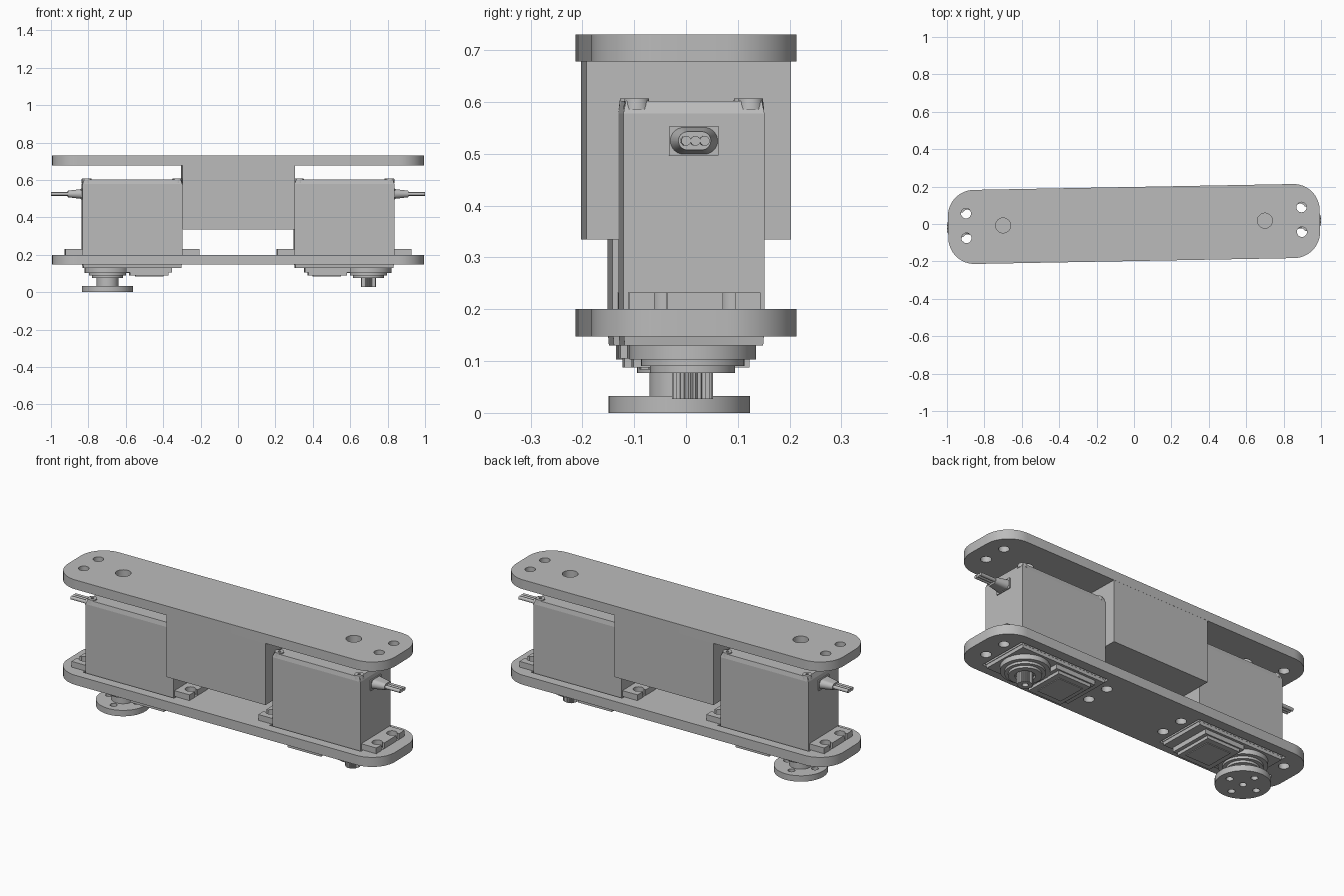
import bpy, bmesh, math
from math import pi, sin, cos

cube = bpy.data.objects.get("Cube")
if cube:
    bpy.data.objects.remove(cube, do_unlink=True)

TILT = math.radians(1.05)     # whole assembly is turned slightly about z
MID = 0.567                   # centre of a servo case along x
SHAFT = 0.698                 # output shaft position along x

GREY = (0.5, 0.5, 0.5, 1)
grey = bpy.data.materials.new("plain_grey")
grey.use_nodes = True
grey.diffuse_color = GREY
grey.node_tree.nodes["Principled BSDF"].inputs["Base Color"].default_value = GREY
parts = []


def circle(x, y, r, n=40):
    return [(x + r * cos(2 * pi * i / n), y + r * sin(2 * pi * i / n)) for i in range(n)]


def rect(x0, x1, half):
    return [(x0, -half), (x1, -half), (x1, half), (x0, half)]


def rounded(cx, cy, hx, hy, r, n=12):
    pts = []
    for k, (sx, sy) in enumerate([(1, 1), (-1, 1), (-1, -1), (1, -1)]):
        for i in range(n + 1):
            a = pi / 2 * (k + i / n)
            pts.append((cx + sx * (hx - r) + r * cos(a), cy + sy * (hy - r) + r * sin(a)))
    # drop repeated points where two arcs meet
    return [p for i, p in enumerate(pts) if math.dist(p, pts[i - 1]) > 1e-5]


def prism(name, outline, h0, h1, holes=(), turn=0.0, taper=1.0, axis="z"):
    """Extrude an outline with holes from h0 to h1; taper scales the far end."""
    bm = bmesh.new()
    edges = []
    for loop in [outline, *holes]:
        vs = [bm.verts.new((x, y, h0)) for x, y in loop]
        edges += [bm.edges.new((vs[i - 1], vs[i])) for i in range(len(vs))]
    if holes:
        bmesh.ops.triangle_fill(bm, use_beauty=True, edges=edges)
    else:
        bm.faces.new(bm.verts[:])
    out = bmesh.ops.extrude_face_region(bm, geom=bm.faces[:])
    cx = (min(p[0] for p in outline) + max(p[0] for p in outline)) / 2
    cy = (min(p[1] for p in outline) + max(p[1] for p in outline)) / 2
    for v in out["geom"]:
        if isinstance(v, bmesh.types.BMVert):
            v.co = (cx + (v.co.x - cx) * taper, cy + (v.co.y - cy) * taper, h1)
    if axis == "x":
        for v in bm.verts:
            v.co = (v.co.z, v.co.x, v.co.y)
    bmesh.ops.recalc_face_normals(bm, faces=bm.faces[:])
    mesh = bpy.data.meshes.new(name)
    bm.to_mesh(mesh)
    bm.free()
    mesh.materials.append(grey)
    ob = bpy.data.objects.new(name, mesh)
    ob.rotation_euler.z = TILT + turn
    bpy.context.collection.objects.link(ob)
    parts.append(ob)
    return ob


def tab_outline():
    """Mounting tab with two keyhole slots open at its outer edge."""
    r, s, hx, end, half = 0.027, 0.012, 0.89, 0.925, 0.127
    pts = [(MID + 0.24, -half), (end, -half)]
    a0 = math.asin(s / r)
    for yc in (-0.066, 0.066):
        pts.append((end, yc - s))
        for i in range(17):
            a = -a0 - (2 * pi - 2 * a0) * i / 16
            pts.append((hx + r * cos(a), yc + r * sin(a)))
        pts.append((end, yc + s))
    return pts + [(end, half), (MID + 0.24, half)]


# Bracket: two plates joined by a middle block
outer = rounded(0, 0, 0.994, 0.198, 0.14)
OFF = 0.007
end_holes = [circle(sx * 0.897, OFF + sy * 0.066, 0.027, 24) for sx in (-1, 1) for sy in (-1, 1)]
inner_holes = [circle(sx * 0.238, OFF + sy * 0.066, 0.027, 24) for sx in (-1, 1) for sy in (-1, 1)]
access_holes = [circle(sx * 0.7, 0.005, 0.04) for sx in (-1, 1)]
windows = [rect(0.29, 0.845, 0.145), rect(-0.845, -0.29, 0.145)]
prism("top_plate", outer, 0.678, 0.73, end_holes + access_holes)
prism("bottom_plate", outer, 0.147, 0.2, end_holes + inner_holes + windows)
prism("middle_block", rect(-0.3, 0.3, 0.1975), 0.335, 0.678)


def servo(side, turn, with_horn):
    def part(name, *args, **kw):
        return prism(side + "_" + name, *args, turn=turn, **kw)

    # Case, lid and lid screws
    part("servo_case", rect(0.3, 0.834, 0.136), 0.147, 0.578)
    part("servo_lid", rect(0.3, 0.834, 0.136), 0.578, 0.602, taper=0.965)
    for x in (0.326, 0.81):
        for y in (-0.11, 0.11):
            part("lid_screw", circle(x, y, 0.026, 24), 0.585, 0.607,
                 holes=[circle(x, y, 0.009, 6)], taper=0.9)

    # Mounting tabs
    tab = tab_outline()
    part("outer_tab", tab, 0.2, 0.232)
    part("inner_tab", [(2 * MID - x, y) for x, y in tab], 0.2, 0.232)

    # Gear housing underneath
    part("lower_case", rect(0.303, 0.831, 0.135), 0.147, 0.13, taper=0.99)
    part("housing_step", rect(0.355, 0.6, 0.12), 0.132, 0.105)
    part("housing_pad", rect(0.375, 0.58, 0.112), 0.106, 0.088)
    part("housing_panel", rect(0.4, 0.55, 0.08), 0.089, 0.084)
    part("shaft_boss", circle(SHAFT, 0, 0.122), 0.132, 0.103)
    part("shaft_boss_step", circle(SHAFT, 0, 0.1), 0.104, 0.09)
    part("shaft_collar", circle(SHAFT, 0, 0.082), 0.091, 0.077,
         holes=[circle(SHAFT, 0, 0.05)])

    # Toothed output shaft
    teeth = 24
    spline = []
    for i in range(teeth * 2):
        r, a = (0.04 if i % 2 else 0.035), pi * i / teeth
        spline.append((SHAFT + r * cos(a), r * sin(a)))
    part("output_shaft", spline, 0.1, 0.027, holes=[circle(SHAFT, 0, 0.016, 16)])

    # Round horn with screw holes
    if with_horn:
        holes = [circle(SHAFT, 0, 0.018, 20)]
        for i in range(4):
            a = pi / 2 * i
            holes.append(circle(SHAFT + 0.085 * cos(a), 0.085 * sin(a), 0.018, 20))
        part("horn_disc", circle(SHAFT, 0, 0.1365, 56), 0, 0.033, holes=holes)
        part("horn_hub", circle(SHAFT, 0, 0.058), 0.033, 0.08,
             holes=[circle(SHAFT, 0, 0.0405)])

    # Cable outlet: seat, tapered boot and three wires
    zc = 0.525
    part("cable_seat", rounded(0, zc, 0.048, 0.029, 0.002, 2), 0.83, 0.84, axis="x")
    part("cable_boot", rounded(0, zc, 0.046, 0.026, 0.0259), 0.838, 0.91,
         taper=0.68, axis="x")
    for k in (-1, 0, 1):
        part("wire", circle(k * 0.018, zc, 0.0095, 16), 0.9, 1.0, axis="x")


servo("left", 0, False)
servo("right", pi, True)

# Smooth round walls, keep edges sharp
bpy.ops.object.select_all(action="DESELECT")
for ob in parts:
    ob.select_set(True)
bpy.context.view_layer.objects.active = parts[0]
bpy.ops.object.shade_smooth_by_angle(angle=math.radians(30))
